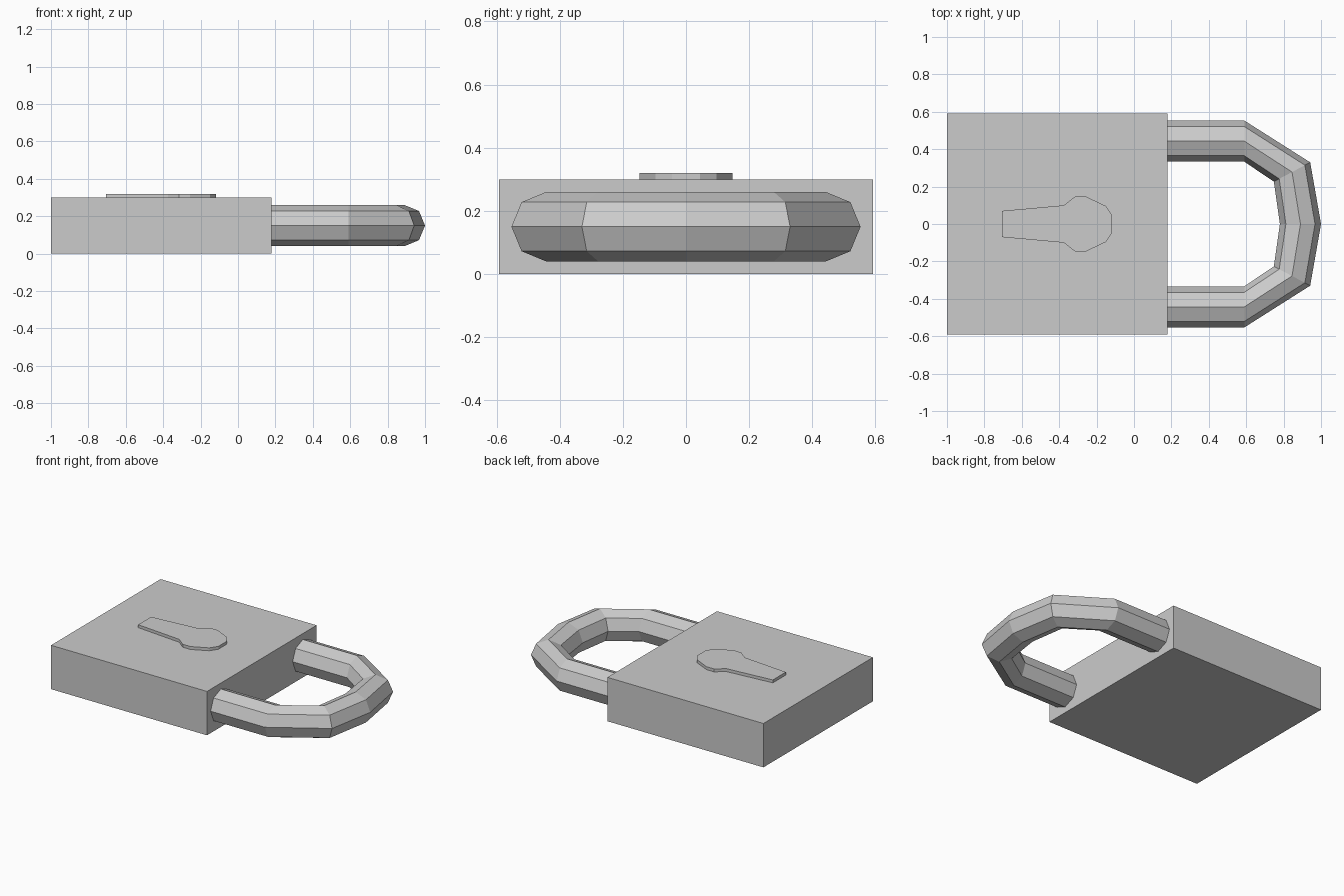
import bpy, bmesh
from math import cos, sin, pi, radians
from mathutils import Vector

if "Cube" in bpy.data.objects:
    bpy.data.objects.remove(bpy.data.objects["Cube"])


def make_object(name, bm):
    bmesh.ops.recalc_face_normals(bm, faces=bm.faces)
    mesh = bpy.data.meshes.new(name)
    bm.to_mesh(mesh)
    bm.free()
    obj = bpy.data.objects.new(name, mesh)
    bpy.context.collection.objects.link(obj)
    return obj


def prism(name, outline, z0, z1):
    bm = bmesh.new()
    face = bm.faces.new([bm.verts.new((x, y, z0)) for x, y in outline])
    top = bmesh.ops.extrude_face_region(bm, geom=[face], use_keep_orig=True)["geom"]
    verts = [v for v in top if isinstance(v, bmesh.types.BMVert)]
    bmesh.ops.translate(bm, verts=verts, vec=(0, 0, z1 - z0))
    return make_object(name, bm)


def mirrored(half):
    return half + [(x, -y) for x, y in reversed(half)]


# Lock body
prism("lock_body", mirrored([(-1, 0.592), (0.18, 0.592)]), 0, 0.30)

# Raised keyhole plate
prism("keyhole_plate", mirrored([
    (-0.706, 0.07), (-0.375, 0.10), (-0.315, 0.147), (-0.257, 0.147),
    (-0.15, 0.096), (-0.117, 0.045)]), 0.30, 0.32)

# Shackle: octagonal section swept along (x, y, outward angle) stations
half = [(0.18, 0.443, 90), (0.59, 0.443, 90), (0.845, 0.278, 28)]
stations = half + [(0.89, 0, 0)] + [(x, -y, -a) for x, y, a in reversed(half)]
bm = bmesh.new()
rings = []
for x, y, a in stations:
    out = Vector((cos(radians(a)), sin(radians(a)), 0))
    ring = []
    for i in range(8):
        t = i * pi / 4
        ring.append(bm.verts.new(Vector((x, y, 0.15)) + out * 0.11 * cos(t)
                                 + Vector((0, 0, 0.11 * sin(t)))))
    rings.append(ring)
for r0, r1 in zip(rings, rings[1:]):
    for i in range(8):
        j = (i + 1) % 8
        bm.faces.new((r0[i], r0[j], r1[j], r1[i]))
bm.faces.new(rings[0])
bm.faces.new(rings[-1])
make_object("shackle", bm)
